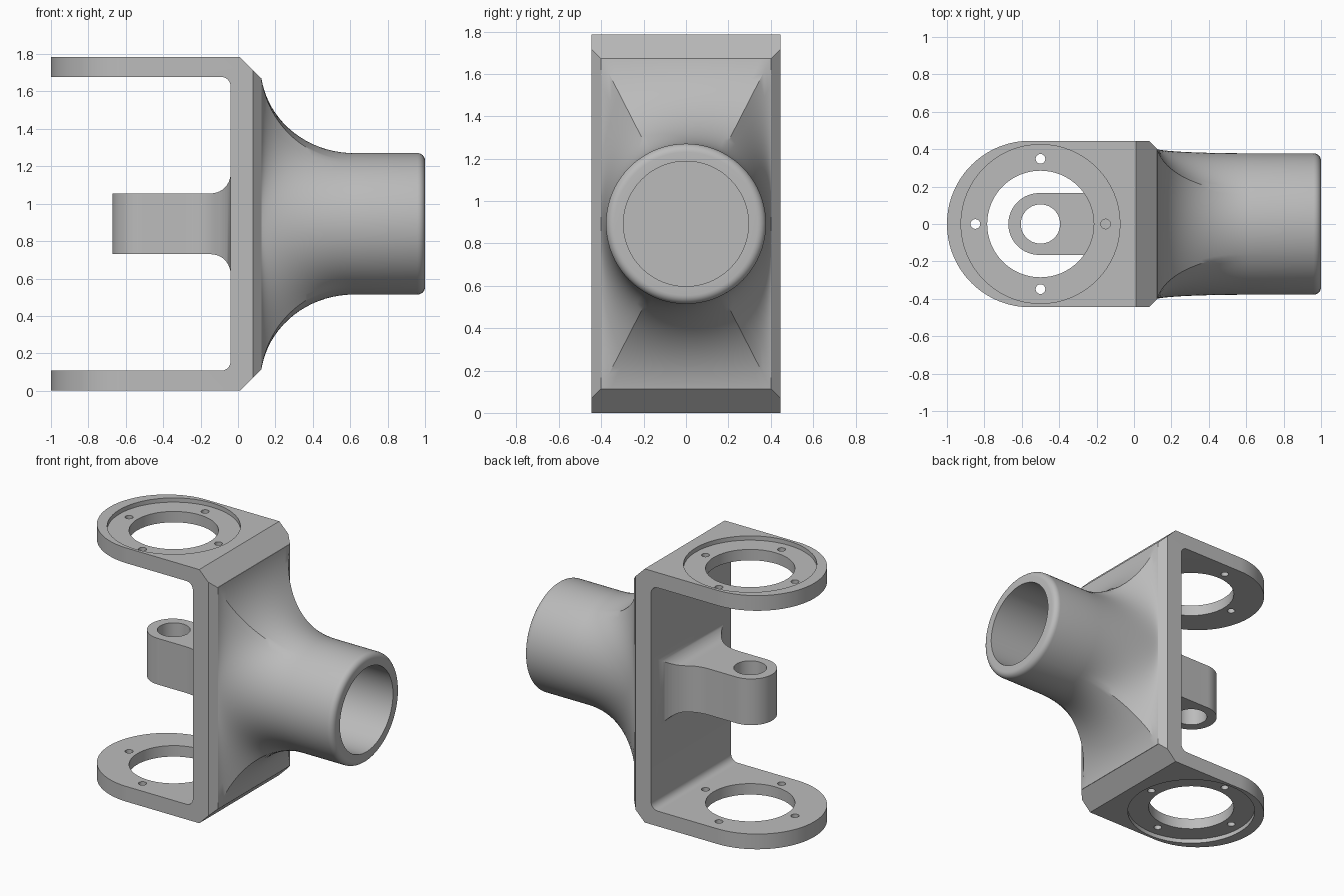
import bpy, bmesh, math
from math import cos, sin, pi, radians, sqrt
from mathutils import Vector

if "Cube" in bpy.data.objects:
    bpy.data.objects.remove(bpy.data.objects["Cube"])

H = 1.785          # overall height
MID = H / 2
W = 0.445          # half width
AXIS = -0.5        # x of the pivot axis

grey = bpy.data.materials.new("plain grey")
grey.use_nodes = True
grey.diffuse_color = (0.5, 0.5, 0.5, 1)
grey.node_tree.nodes["Principled BSDF"].inputs["Base Color"].default_value = (0.5, 0.5, 0.5, 1)


def finish(name, bm):
    bmesh.ops.recalc_face_normals(bm, faces=bm.faces)
    mesh = bpy.data.meshes.new(name)
    bm.to_mesh(mesh)
    bm.free()
    mesh.materials.append(grey)
    ob = bpy.data.objects.new(name, mesh)
    bpy.context.collection.objects.link(ob)
    return ob


def prism(name, points, axis, lo, hi):
    """Extrude a 2D outline: axis 'Y' takes (x, z) points, 'Z' takes (x, y)."""
    bm = bmesh.new()
    put = (lambda p, t: (p[0], t, p[1])) if axis == "Y" else (lambda p, t: (p[0], p[1], t))
    face = bm.faces.new([bm.verts.new(put(p, lo)) for p in points])
    out = bmesh.ops.extrude_face_region(bm, geom=[face])
    shift = Vector(put((0, 0), hi - lo))
    bmesh.ops.translate(bm, vec=shift, verts=[g for g in out["geom"] if isinstance(g, bmesh.types.BMVert)])
    return finish(name, bm)


def arc(cx, cy, r, a0, a1, n):
    return [(cx + r * cos(radians(a0 + (a1 - a0) * i / n)),
             cy + r * sin(radians(a0 + (a1 - a0) * i / n))) for i in range(n + 1)]


def disc(x, y, r, lo, hi, n=64):
    return prism("cutter", arc(x, y, r, 0, 360, n)[:-1], "Z", lo, hi)


def activate(ob):
    bpy.ops.object.select_all(action="DESELECT")
    ob.select_set(True)
    bpy.context.view_layer.objects.active = ob


def boolean(ob, tool, operation):
    activate(ob)
    mod = ob.modifiers.new("cut", "BOOLEAN")
    mod.object, mod.operation, mod.solver = tool, operation, "EXACT"
    bpy.ops.object.modifier_apply(modifier=mod.name)
    bpy.data.objects.remove(tool)


def smooth(ob):
    activate(ob)
    bpy.ops.object.shade_smooth_by_angle(angle=radians(30))


def mirror_z(half):
    return half + [(x, 2 * MID - z) for x, z in reversed(half)]


def mirror_y(half):
    return half + [(x, -y) for x, y in reversed(half)]


# Fork bracket: C-shaped side profile trimmed by the rounded plan outline
arm, wall, face, fil = 0.107, -0.04, 0.125, 0.05
side = mirror_z([(face, 0.115), (0.01, 0), (-1.1, 0), (-1.1, arm)]
                + arc(wall - fil, arm + fil, fil, -90, 0, 8))
bracket = prism("fork_bracket", side, "Y", -W - 0.1, W + 0.1)
plan = mirror_y([(face, W - 0.045), (0.08, W)] + arc(-1 + W, 0, W, 90, 179, 32))
boolean(bracket, prism("cutter", plan, "Z", -0.1, H + 0.1), "INTERSECT")

# Bearing holes, recesses on the outer faces, and screw holes
boolean(bracket, disc(AXIS, 0, 0.285, -0.1, H + 0.1), "DIFFERENCE")
recess = 0.03
boolean(bracket, disc(AXIS, 0, 0.425, -0.1, recess), "DIFFERENCE")
boolean(bracket, disc(AXIS, 0, 0.425, H - recess, H + 0.1), "DIFFERENCE")
for i in range(4):
    a = i * pi / 2
    boolean(bracket, disc(AXIS + 0.348 * cos(a), 0.348 * sin(a), 0.026, -0.1, H + 0.1, 20), "DIFFERENCE")
smooth(bracket)

# Centre lug: flared plan outline trimmed by a filleted side profile
r, flare, zf, root = 0.165, 0.25, 0.105, 0.02
lug_plan = mirror_y([(root, r + flare)]
                    + arc(wall - flare, r + flare, flare, 0, -90, 16)
                    + arc(AXIS - 0.007, 0, r, 90, 179, 20))
lug = prism("centre_lug", lug_plan, "Z", 0.4, H - 0.4)
z0 = 0.73
lug_side = mirror_z([(root, z0 - zf)] + arc(wall - zf, z0 - zf, zf, 0, 90, 10) + [(-0.8, z0)])
boolean(lug, prism("cutter", lug_side, "Y", -0.6, 0.6), "INTERSECT")
boolean(lug, disc(AXIS, 0, 0.105, 0.3, H - 0.3, 48), "DIFFERENCE")
smooth(lug)

# Socket neck: rectangle blending to a round tube, with a blind bore
R, HY, HZ = 0.378, 0.40, 0.78
corner = math.atan2(HZ, HY)
angles = []
for a0, a1, n in ((-corner, corner, 28), (corner, pi - corner, 20),
                  (pi - corner, pi + corner, 28), (pi + corner, 2 * pi - corner, 20)):
    angles += [a0 + (a1 - a0) * i / n for i in range(n)]


def blend(x):
    curve = lambda u: 1 - sqrt(max(0, 1 - u * u))
    return curve((0.62 - x) / 0.5) / curve((0.62 - face) / 0.5)


def ring(bm, x, radius, w=0.0):
    verts = []
    for a in angles:
        c, s = cos(a), sin(a)
        box = min(HY / max(abs(c), 1e-6), HZ / max(abs(s), 1e-6))
        d = radius + w * (box - radius)
        verts.append(bm.verts.new((x, d * c, MID + d * s)))
    return verts


bm = bmesh.new()
rings = [ring(bm, 0.1, R, 1)]
steps = 20
for i in range(steps + 1):
    x = 0.62 - 0.495 * sin(pi / 2 * (1 - i / steps))
    rings.append(ring(bm, x, R, blend(x)))
rim = 0.04
for x, d in arc(1 - rim, R - rim, rim, 90, 0, 6):
    rings.append(ring(bm, x, d))
bore = 0.295
rings += [ring(bm, 1, bore), ring(bm, 0.13, bore)]
count = len(angles)
for a, b in zip(rings, rings[1:]):
    for i in range(count):
        j = (i + 1) % count
        bm.faces.new((a[i], a[j], b[j], b[i]))
bm.faces.new(rings[0])
bm.faces.new(rings[-1])
smooth(finish("socket_neck", bm))
